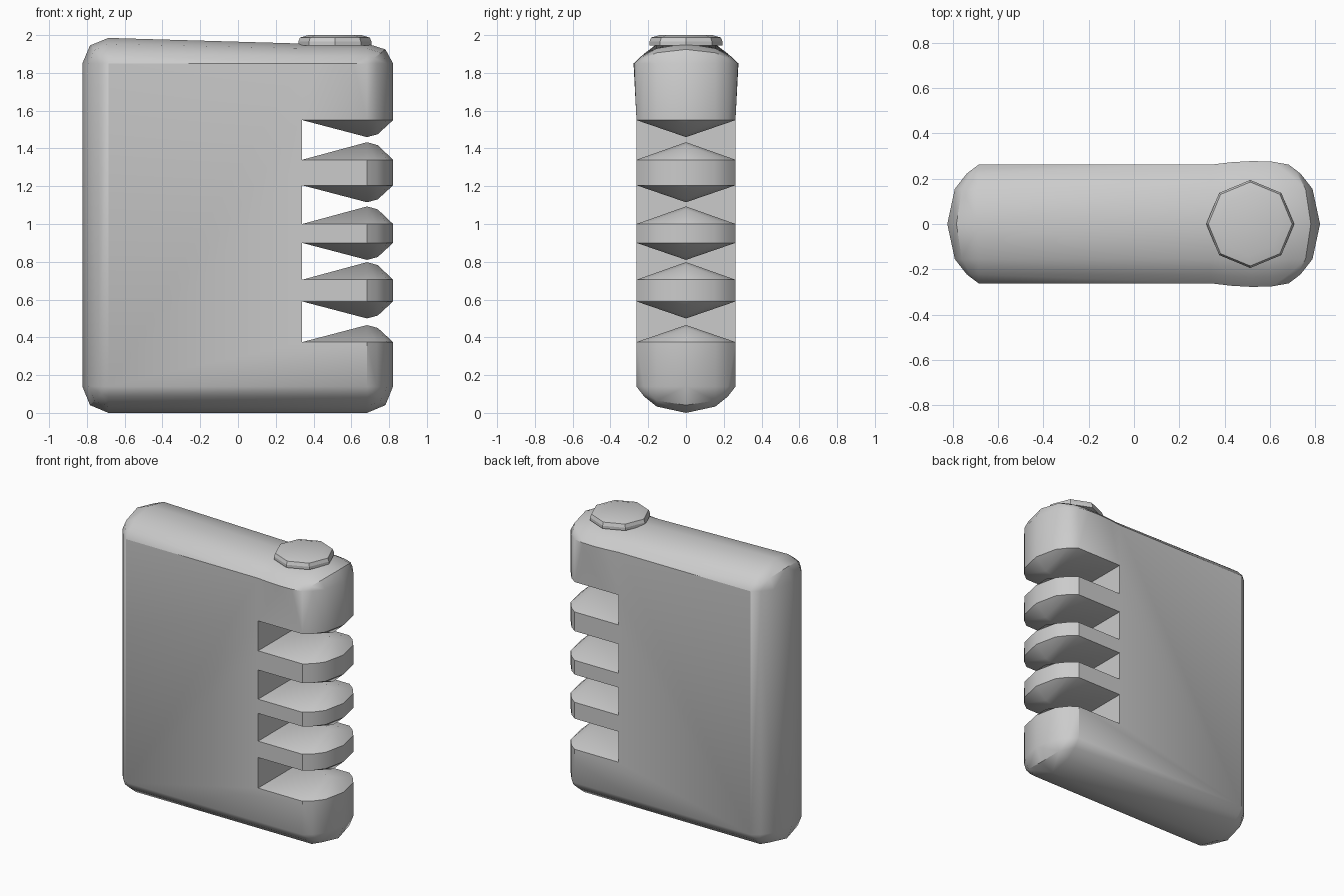
import bpy, bmesh, math
from mathutils import Vector

if "Cube" in bpy.data.objects:
    bpy.data.objects.remove(bpy.data.objects["Cube"])

WALL = 0.34                      # x of the back wall of the slots
# edge rounding: (fraction of the radius outward, half thickness)
ROUND = [(0, 0.262), (0.38, 0.222), (0.76, 0.155), (1, 0)]
SLOTS = [(1.34, 1.55), (1.0, 1.205), (0.705, 0.9), (0.375, 0.59)]


def corner(cx, cz, rx, rz):
    """Rounded corner of the slab; signs of rx, rz give the direction."""
    pts = []
    for deg in (0, 45, 90):
        a = math.radians(deg)
        for f, y in ROUND:
            for s in (1, -1):
                pts.append((cx + rx * f * math.cos(a), s * y, cz + rz * f * math.sin(a)))
    return pts


def section(x, cz, rz, scale=1.0):
    """Rounded edge profile at one x position."""
    return [(x, s * y * scale, cz + rz * f) for f, y in ROUND for s in (1, -1)]


def outline(z):
    """Plan outline of a finger at one height."""
    return [(x, s * y, z) for s in (1, -1)
            for x, y in [(WALL, 0.262)] + [(0.683 + 0.138 * f, y) for f, y in ROUND]]


def ridge(z, d):
    """Centre ridge that makes the fingers pointed above or below."""
    return [(0.683, 0, z + d), (0.74, 0, z + d * 0.83)]


def hull(bm, pts):
    vs = [bm.verts.new(p) for p in pts]
    bmesh.ops.convex_hull(bm, input=vs)
    bmesh.ops.delete(bm, geom=[v for v in bm.verts if not v.link_faces], context='VERTS')
    bmesh.ops.dissolve_limit(bm, angle_limit=0.002, verts=bm.verts[:], edges=bm.edges[:])


def on_wall(f):
    return all(abs(v.co.x - WALL) < 1e-4 for v in f.verts)


def add_piece(target, pts, keep_slots=False):
    """Hull a piece, open it where it meets its neighbour, add it to target."""
    bm = bmesh.new()
    hull(bm, pts)
    if keep_slots:
        for z in [z for slot in SLOTS for z in slot]:
            bmesh.ops.bisect_plane(bm, geom=bm.verts[:] + bm.edges[:] + bm.faces[:],
                                   plane_co=(0, 0, z), plane_no=(0, 0, 1))
    drop = []
    for f in bm.faces:
        if on_wall(f):
            z = f.calc_center_median().z
            if not (keep_slots and any(a < z < b for a, b in SLOTS)):
                drop.append(f)
    bmesh.ops.delete(bm, geom=drop, context='FACES')
    tmp = bpy.data.meshes.new("piece")
    bm.to_mesh(tmp)
    bm.free()
    target.from_mesh(tmp)
    bpy.data.meshes.remove(tmp)


def finish(bm, name, angle):
    bmesh.ops.recalc_face_normals(bm, faces=bm.faces[:])
    mesh = bpy.data.meshes.new(name)
    bm.to_mesh(mesh)
    bm.free()
    ob = bpy.data.objects.new(name, mesh)
    bpy.context.collection.objects.link(ob)
    bpy.ops.object.select_all(action='DESELECT')
    ob.select_set(True)
    bpy.context.view_layer.objects.active = ob
    bpy.ops.object.shade_smooth_by_angle(angle=math.radians(angle))
    return ob


body = bmesh.new()
# main slab up to the slot wall
add_piece(body, corner(-0.686, 0.14, -0.138, -0.14) + corner(-0.686, 1.85, -0.138, 0.135)
          + section(WALL, 0.14, -0.14) + section(WALL, 1.85, 0.105), keep_slots=True)
# upper block with a slight bulge under the button
add_piece(body, section(WALL, 1.85, 0.105) + section(0.43, 1.85, 0.105, 1.04)
          + section(0.52, 1.85, 0.105, 1.06) + section(0.61, 1.85, 0.105, 1.05)
          + corner(0.683, 1.85, 0.138, 0.105) + outline(1.55) + ridge(1.55, -0.09))
# three fingers between neighbouring slots
for upper, lower in zip(SLOTS, SLOTS[1:]):
    top, bottom = upper[0], lower[1]
    add_piece(body, outline(top) + ridge(top, 0.093) + outline(bottom) + ridge(bottom, -0.09))
# lower block
add_piece(body, section(WALL, 0.14, -0.14) + corner(0.683, 0.14, 0.138, -0.14)
          + outline(0.375) + ridge(0.375, 0.09))
bmesh.ops.remove_doubles(body, verts=body.verts[:], dist=0.0005)
bmesh.ops.dissolve_limit(body, angle_limit=0.002, verts=body.verts[:], edges=body.edges[:])
finish(body, "slotted_body", 37)

# eight-sided button on top
cap = bmesh.new()
hull(cap, [(0.513 + r * math.cos(i * math.pi / 4), r * math.sin(i * math.pi / 4), z)
           for r, z in ((0.194, 1.945), (0.194, 1.965), (0.185, 1.987), (0.14, 2.0))
           for i in range(8)])
finish(cap, "top_button", 20)
